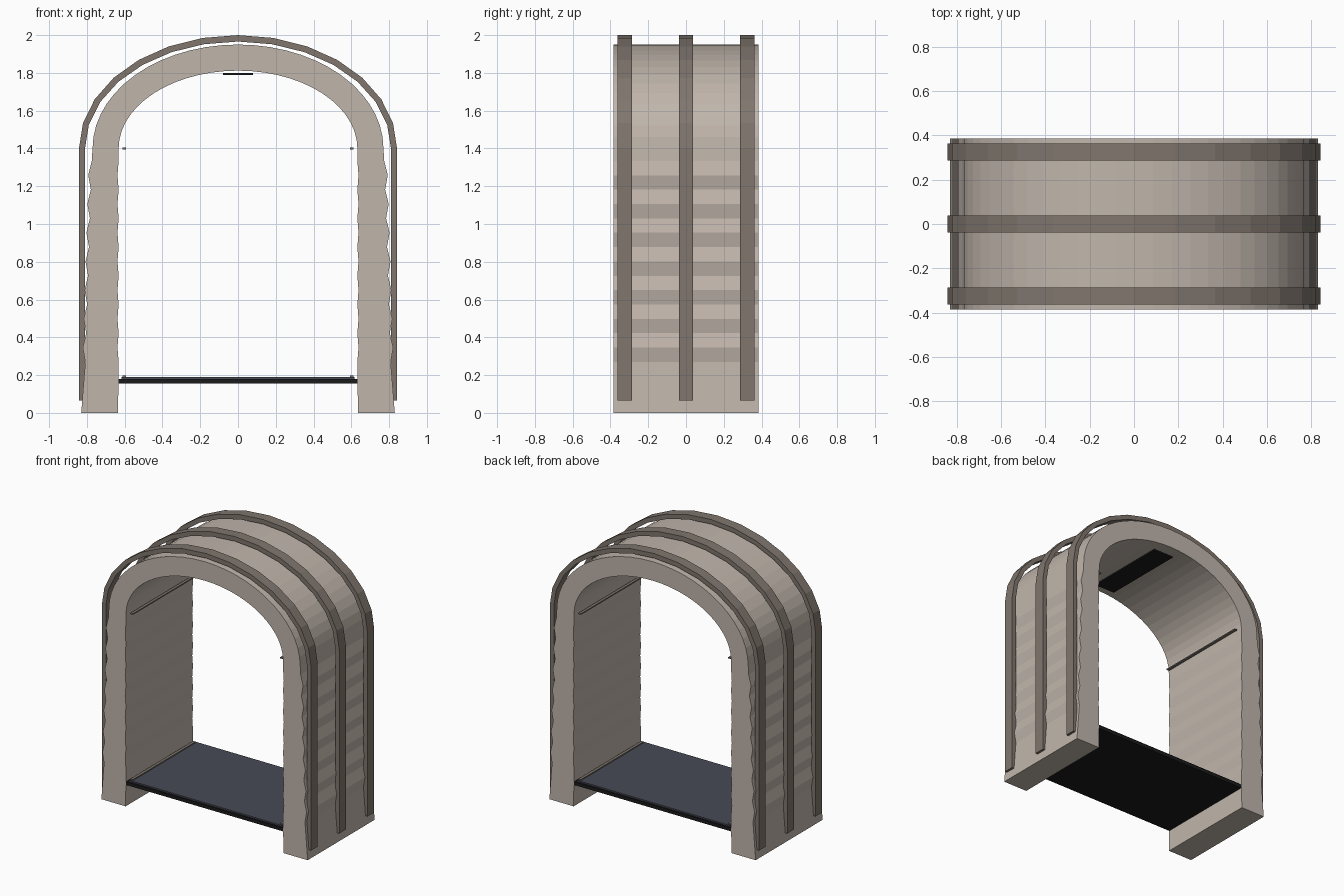
import bpy, bmesh, math

cube = bpy.data.objects.get("Cube")
if cube:
    bpy.data.objects.remove(cube, do_unlink=True)


def material(name, rgb):
    m = bpy.data.materials.new(name)
    m.use_nodes = True
    m.diffuse_color = (*rgb, 1)
    m.node_tree.nodes["Principled BSDF"].inputs["Base Color"].default_value = (*rgb, 1)
    return m


BEIGE = material("warm beige", (0.53, 0.465, 0.41))
TAUPE = material("dark taupe", (0.215, 0.18, 0.155))
CARPET = material("slate carpet", (0.062, 0.07, 0.09))
BLACK = material("black", (0.011, 0.011, 0.011))


def finish(name, bm, mat):
    bmesh.ops.recalc_face_normals(bm, faces=bm.faces)
    me = bpy.data.meshes.new(name)
    bm.to_mesh(me)
    bm.free()
    ob = bpy.data.objects.new(name, me)
    me.materials.append(mat)
    bpy.context.collection.objects.link(ob)
    return ob


def box(name, mat, x, y, z):
    """Box from (min, max) pairs on each axis."""
    bm = bmesh.new()
    bmesh.ops.create_cube(bm, size=1)
    for v in bm.verts:
        for i, (lo, hi) in enumerate((x, y, z)):
            v.co[i] = lo if v.co[i] < 0 else hi
    return finish(name, bm, mat)


def arch(name, mat, outer, inner, y0, y1):
    """Sweep the band between two matching outlines along y."""
    bm = bmesh.new()
    rings = [[bm.verts.new((x, y, z)) for (x, z), y in
              ((o, y0), (o, y1), (i, y1), (i, y0))]
             for o, i in zip(outer, inner)]
    for a, b in zip(rings, rings[1:]):
        for k in range(4):
            n = (k + 1) % 4
            bm.faces.new((a[k], a[n], b[n], b[k]))
    bm.faces.new(rings[0])
    bm.faces.new(rings[-1])
    return finish(name, bm, mat)


def outline(leg, rx, rz, segments):
    """Right leg points, elliptical crown, then the mirrored leg."""
    crown = [(rx * math.cos(math.pi * k / segments),
              SPRING + rz * math.sin(math.pi * k / segments))
             for k in range(segments + 1)]
    return leg + crown + [(-x, z) for x, z in reversed(leg)]


SPRING = 1.4
DEPTH = 0.385

# Shell with rippled legs
outer_leg, inner_leg = [(0.83, 0)], [(0.635, 0)]
for k in range(15):
    z = 0.27 + 0.076 * k
    ripple = 1 if k % 2 else -1
    outer_leg.append((0.825 - 0.032 * z + 0.008 * ripple, z))
    inner_leg.append((0.635 + 0.003 * ripple, z))
arch("shell", BEIGE, outline(outer_leg, 0.77, 0.55, 28),
     outline(inner_leg, 0.632, 0.412, 28), -DEPTH, DEPTH)

# Three outer ribs
for label, y in (("front", -0.325), ("middle", 0), ("back", 0.325)):
    arch(label + "_rib", TAUPE, outline([(0.842, 0.065)], 0.842, 0.6, 14),
         outline([(0.81, 0.065)], 0.81, 0.566, 14), y - 0.038, y + 0.038)

# Floor
box("floor_base", BLACK, (-0.635, 0.635), (-0.382, 0.382), (0.155, 0.18))
box("floor_carpet", CARPET, (-0.617, 0.617), (-0.372, 0.372), (0.18, 0.19))

# Ceiling panel
box("ceiling_panel", BLACK, (-0.08, 0.08), (-0.31, 0.31), (1.79, 1.8))

# Side rods and floor trim
for side, s in (("left", 1), ("right", -1)):
    for part, z in (("wall_rod", 1.395), ("floor_trim", 0.189)):
        x = sorted((s * 0.592, s * 0.612))
        box(side + "_" + part, TAUPE, x, (-0.36, 0.36), (z, z + 0.009))
